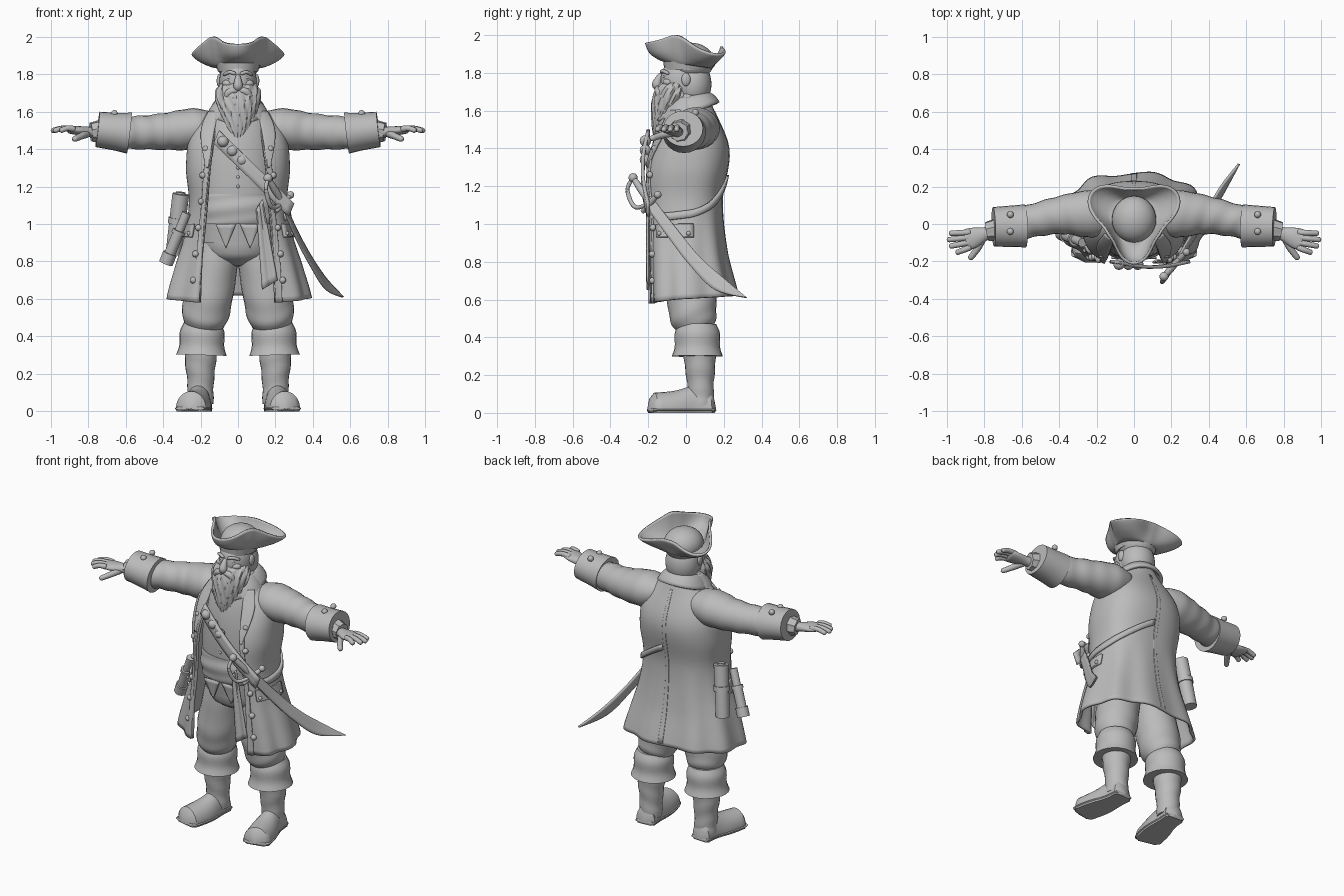
import bpy
from math import sin, cos, pi, asin, copysign, radians
from mathutils import Vector

if "Cube" in bpy.data.objects:
    bpy.data.objects.remove(bpy.data.objects["Cube"], do_unlink=True)

grey = bpy.data.materials.new("stone_grey")
grey.use_nodes = True
grey.diffuse_color = (.5, .5, .5, 1)
grey.node_tree.nodes["Principled BSDF"].inputs["Base Color"].default_value = grey.diffuse_color


def sheet(name, point, across, along, thickness=0, mirror=False):
    """Grid surface through point(u, v), with merged seams and optional thickness."""
    verts = [tuple(point(i / across, j / along)) for j in range(along + 1) for i in range(across + 1)]
    row = across + 1
    faces = [(k, k + 1, k + row + 1, k + row)
             for j in range(along) for k in range(j * row, j * row + across)]
    mesh = bpy.data.meshes.new(name)
    mesh.from_pydata(verts, [], faces)
    mesh.materials.append(grey)
    part = bpy.data.objects.new(name, mesh)
    bpy.context.collection.objects.link(part)
    for other in bpy.context.selected_objects:
        other.select_set(False)
    part.select_set(True)
    bpy.context.view_layer.objects.active = part
    bpy.ops.object.mode_set(mode='EDIT')
    bpy.ops.mesh.select_all(action='SELECT')
    bpy.ops.mesh.remove_doubles(threshold=.0001)
    bpy.ops.mesh.normals_make_consistent(inside=False)
    bpy.ops.object.mode_set(mode='OBJECT')
    bpy.ops.object.shade_smooth_by_angle(angle=radians(45))
    if thickness:
        solid = part.modifiers.new("thickness", 'SOLIDIFY')
        solid.thickness, solid.offset = thickness, 0
    if mirror:
        part.modifiers.new("mirror", 'MIRROR')


def spline(row, t):
    """Smooth curve through evenly spaced numbers or vectors."""
    last = len(row) - 1
    i = max(0, min(int(t * last), last - 1))
    f = t * last - i
    a, b, c, d = (row[max(0, min(last, i + k))] for k in (-1, 0, 1, 2))
    return b + (c - a) * (f / 2) + (a * 2 - b * 5 + c * 4 - d) * (f * f / 2) + (b * 3 - a - c * 3 + d) * (f ** 3 / 2)


def tube(name, path, wide, deep=None, sides=24, steps=16, ridge=None, rounding=0, mirror=False):
    """Closed elliptical sweep along a path; rounding is the share of the length that tapers off."""
    path = [Vector(p) for p in path]
    upright = abs((path[-1] - path[0]).normalized().z) > .9
    up = Vector((0, 1, 0)) if upright else Vector((0, 0, 1))

    def point(u, v):
        ring = round(v * (steps + 2)) - 1
        t = max(0, min(1, ring / steps))
        centre = spline(path, t)
        if ring < 0 or ring > steps:
            return (centre.x, centre.y, max(0, centre.z))
        tangent = spline(path, min(1, t + .01)) - spline(path, max(0, t - .01))
        side = tangent.cross(up).normalized()
        top = side.cross(tangent).normalized()
        a = 2 * pi * u
        size = 1 + (ridge(t, a) if ridge else 0)
        if rounding:
            size *= max(.001, min(1, (1 - abs(2 * t - 1)) / rounding)) ** .5
        spot = centre + size * (side * cos(a) * spline(wide, t) + top * sin(a) * spline(deep or wide, t))
        spot.z = max(0, spot.z)
        return spot
    sheet(name, point, sides, steps + 2, mirror=mirror)


def ball(name, centre, size, mirror=False, ridge=lambda a: 1):
    def point(u, v):
        a, r = 2 * pi * u, sin(pi * v) * ridge(2 * pi * u)
        unit = (r * cos(a), r * sin(a), -cos(pi * v))
        return [c + s * q for c, s, q in zip(centre, size, unit)]
    sheet(name, point, 32, 16, mirror=mirror)


def stud(name, centre, radius, mirror=False):
    ball(name, centre, (radius, radius, radius), mirror)


# Coat, open at the front: profiles run evenly from hem to neck
HEM, NECK = .58, 1.67
WIDTH = [.38, .335, .28, .255, .27, .24, .1]
FRONT = [.2, .21, .21, .06]
BACK = [.27, .21, .185, .22, .12]


def level(z):
    return max(0, min(1, (z - HEM) / (NECK - HEM)))


def coat(angle, z, lift=0):
    t = level(z)
    lift += .012 * sin(9 * angle) * max(0, 1 - 2 * t)
    s, c = sin(angle), cos(angle)
    depth = spline(FRONT if c > 0 else BACK, t) + lift
    return ((spline(WIDTH, t) + lift) * copysign(abs(s) ** .8, s), -depth * copysign(abs(c) ** .8, c), z)


def edge(z):
    t = level(z)
    return asin((.17 - .1 * t * t) / spline(WIDTH, t))


def coat_body(u, v):
    z = HEM + v * (NECK - HEM)
    return coat(edge(z) + u * 2 * (pi - edge(z)), z + .04 * (1 - v) ** 8 * sin(pi * u))


def coat_patch(name, start, sweep, low, high, lift, mirror=False):
    """Raised strip lying on the coat; start and sweep may depend on height."""
    def point(u, v):
        z = low + v * (high - low)
        return coat(start(z) + u * sweep(v), z, lift)
    sheet(name, point, 8, 24, .015, mirror)


sheet("coat", coat_body, 72, 36, .015)
coat_patch("coat_front_trim", edge, lambda v: .12, HEM, 1.4, .01, True)
coat_patch("coat_back_seam", lambda z: pi - .02, lambda v: .04, HEM + .05, 1.6, .003)
coat_patch("pocket_flap", lambda z: .9, lambda v: .8, .93, 1, .014, True)
coat_patch("lapel", edge, lambda v: .05 + v / 2, 1.3, 1.6, .016, True)
for i in range(6):
    height = .7 + i * .14
    stud("coat_button", coat(edge(height) + .14, height, .012), .018, mirror=True)
for i in range(3):
    stud("pocket_button", coat(1 + .3 * i, .95, .02), .012, mirror=True)


def collar(u, v):
    a = .45 + u * (2 * pi - .9)
    r, front = .09 + .06 * v, 1 + cos(a)
    return (r * sin(a), .02 - r * cos(a) * (1 + .12 * front), NECK + .02 - .05 * v * v - front * (.02 + .03 * v))


sheet("collar", collar, 40, 6, .02)

# Vest, sash and hips
tube("vest", [(0, -.03, .9), (0, -.03, 1.4), (0, .03, 1.7)], [.2, .21, .2, .17, .08], [.12, .15, .15, .13, .08])
tube("sash", [(0, -.04, 1), (0, -.04, 1.16)], [.21, .22, .21], [.14, .155, .145], 48,
     ridge=lambda t, a: .015 * sin(14 * t + 2 * cos(a)))
tube("hips", [(0, .01, .77), (0, 0, 1)], [.12, .2, .2], [.1, .15, .15], rounding=.6)
sheet("vest_point", lambda u, v: (.01 + .11 * (u + v * (.5 - u)), -.18 + .02 * v, 1 - .13 * v), 4, 6, .012, True)
sheet("sash_tail", lambda u, v: (.1 + .03 * v + u * (.03 + .05 * v), -.2 - .005 * sin(9 * u), 1.08 - .43 * v + .05 * u),
      8, 12, .012)
for i in range(4):
    stud("vest_button", (0, -.18, 1.2 + i * .05), .011)

# Strap over the chest and round the back of the coat
sheet("chest_strap", lambda u, v: (.4 * u - .13 + .03 * v, -.2 - .03 * sin(pi * u), 1.43 - .39 * u + .07 * v), 16, 3, .018)
sheet("back_strap", lambda u, v: coat(1.1 + 2 * u, 1.02 + .2 * u * u + .04 * v, .014), 30, 2, .015)
for i in range(3):
    stud("strap_fitting", (.05 * i - .08, -.215, 1.44 - .05 * i), .03)

# Sleeves and cuffs
tube("sleeve", [(.13, .05, 1.52), (.37, .05, 1.495), (.62, 0, 1.485)], [.1, .125, .105, .09, .085], [.08, .11, .1, .09, .085],
     steps=40, mirror=True, ridge=lambda t, a: .035 * t * sin(34 * t + 2 * cos(a)))
tube("cuff", [(.58, -.01, 1.485), (.75, -.015, 1.505)], [.115, .11, .105], [.11, .1, .095], mirror=True)
tube("shirt_cuff", [(.73, -.03, 1.495), (.785, -.04, 1.49)], [.06, .05], mirror=True,
     ridge=lambda t, a: .06 * sin(8 * a))
for y in (-.04, .05):
    stud("cuff_button", (.66, y, 1.59), .018, mirror=True)

# Hands
tube("palm", [(.74, -.035, 1.485), (.91, -.09, 1.505)], [.035, .035, .055, .055], [.03, .026, .02],
     rounding=.2, mirror=True)
for k in range(4):
    start = Vector((.87, -.045 - .026 * k, 1.506))
    reach = Vector((.13 - .012 * (k - 1) ** 2, -.005 - .009 * k, -.01))
    tube("finger", [start, start + reach / 2 + Vector((0, 0, .01)), start + reach], [.017, .014], sides=10, rounding=.2, mirror=True)
tube("thumb", [(.8, -.06, 1.485), (.835, -.13, 1.47), (.88, -.19, 1.45)], [.022, .015], sides=10, rounding=.2, mirror=True)

# Breeches and boots
tube("breeches", [(.1, .02, .92), (.16, .03, .6), (.19, .05, .42)], [.115, .125, .13, .12, .08],
     steps=32, mirror=True, ridge=lambda t, a: .03 * t * sin(22 * t + 3 * sin(a)))
tube("boot_cuff", [(.19, .06, .47), (.195, .06, .3)], [.1, .12, .12, .135], mirror=True)
tube("boot_shaft", [(.2, .07, .4), (.2, .08, .04)], [.085, .085, .07, .07], mirror=True,
     ridge=lambda t, a: .03 * sin(26 * t + 2 * cos(a)))
FOOT = [(.2, .16, .015), (.215, 0, .015), (.26, -.205, .015)]
tube("boot_foot", FOOT, [.065, .065, .085, .08], [.08, .13, .1, .09], rounding=.25, mirror=True)
tube("boot_sole", FOOT, [.068, .068, .09, .085], [.015, .015], rounding=.15, mirror=True)

# Head and face
tube("neck", [(0, .03, 1.58), (0, .02, 1.72)], [.08, .08])
ball("head", (0, -.015, 1.755), (.1, .12, .14))
ball("hair", (0, .035, 1.74), (.105, .1, .13), ridge=lambda a: 1 + .03 * sin(16 * a))
tube("nose", [(0, -.13, 1.8), (0, -.155, 1.74), (0, -.14, 1.72)], [.01, .025, .015], sides=12, rounding=.2)
tube("eyebrow", [(.01, -.13, 1.8), (.045, -.122, 1.81), (.08, -.09, 1.795)], [.01, .01], sides=10, rounding=.4, mirror=True)
ball("eye", (.04, -.112, 1.78), (.016, .01, .008), mirror=True)
ball("cheek", (.05, -.095, 1.75), (.035, .028, .022), mirror=True)
ball("ear", (.1, 0, 1.765), (.014, .024, .035), mirror=True)
tube("moustache", [(0, -.15, 1.715), (.05, -.145, 1.7), (.085, -.12, 1.62)], [.015, .02, .005], sides=10, mirror=True)
tube("beard", [(0, -.04, 1.74), (0, -.1, 1.62), (0, -.15, 1.445)], [.1, .12, .105, .07, .02], [.055, .09, .085, .055, .02],
     80, 32, ridge=lambda t, a: .04 * sin(15 * a + 5 * sin(5 * t)) + .02 * sin(26 * a - 6 * t))


# Three-cornered hat with its sides folded up between the corners
def brim(u, v):
    a = 2 * pi * u
    ease = (1 + cos(3 * a)) / 2
    corner = ease ** 1.5
    back = (1 - cos(a)) / 2
    middle = .14 + (.06 + .015 * back) * corner
    outer = .15 + .02 * back + (.08 + .035 * back) * corner
    base = 1.865 - .035 * back
    rim = 2 - (.04 + .08 * back) * ease - .06 * back ** 6 * (1 - ease)
    r = spline([.11, middle, outer], v)
    return (r * sin(a), .02 - r * cos(a), base + (rim - base) * max(0, v - .2) / .8)


sheet("hat_brim", brim, 96, 12, .014)
ball("hat_crown", (0, .025, 1.86), (.118, .125, .1))
tube("hat_band", [(0, .01, 1.815), (0, .01, 1.86)], [.108, .118], [.125, .13])

# Sabre on the left hip
POMMEL, GUARD = Vector((.16, -.28, 1.245)), Vector((.24, -.19, 1.11))
BLADE = [GUARD, Vector((.31, -.07, .95)), Vector((.39, .05, .8)), Vector((.47, .18, .68)), Vector((.56, .32, .61))]
sheet("sabre_blade", lambda u, v: spline(BLADE, v) + Vector((0, u - .5, u - .5)) * spline([.04, .045, .05, .055, .002], v),
      4, 24, .012)
tube("sabre_grip", [POMMEL, GUARD], [.014, .019, .015], sides=14)
stud("sabre_pommel", POMMEL, .024)
tube("hand_guard", [POMMEL, (.15, -.31, 1.18), (.18, -.27, 1.09), GUARD], [.01, .012, .01], sides=10)
ACROSS = Vector((.04, .04, .045))
tube("cross_guard", [GUARD - ACROSS, GUARD + ACROSS], [.012, .017, .012], sides=10)
stud("guard_knob", GUARD + ACROSS, .02)

# Rolled map and spyglass on the right hip
MAP_TOP, MAP_END = Vector((-.305, .07, 1.16)), Vector((-.345, .11, .84))
tube("rolled_map", [MAP_TOP, MAP_END], [.045, .042])
tube("map_core", [MAP_TOP + Vector((0, 0, .01)), MAP_END], [.025, .025])
tube("map_strap", [MAP_TOP.lerp(MAP_END, .4), MAP_TOP.lerp(MAP_END, .5)], [.05, .05])
EYEPIECE, LENS = Vector((-.275, -.1, 1.06)), Vector((-.385, -.05, .79))
for name, start, end, radius in (("spyglass_eyepiece", 0, .4, .024), ("spyglass_ring", .35, .42, .036),
                                 ("spyglass_body", .4, .9, .03), ("spyglass_end", .8, 1, .038)):
    tube(name, [EYEPIECE.lerp(LENS, start), EYEPIECE.lerp(LENS, end)], [radius, radius])
